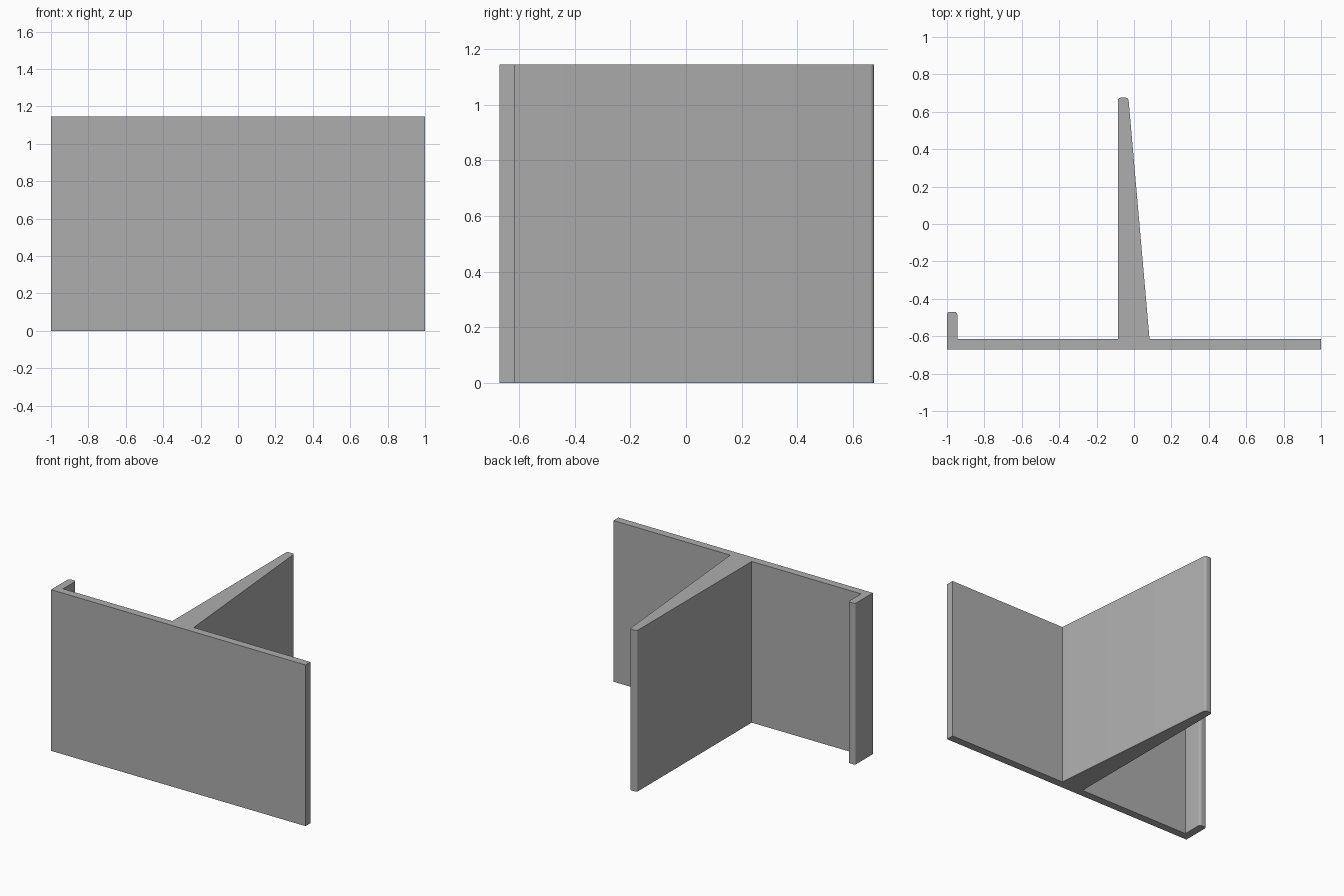
import bpy, bmesh

HEIGHT = 1.145
FRONT, BACK = -0.67, 0.675
INNER = -0.615       # back face of the front plate
LIP_END = -0.47
ROUND = 0.014

old = bpy.data.objects.get("Cube")
if old:
    bpy.data.objects.remove(old, do_unlink=True)

grey = bpy.data.materials.new("plain grey")
grey.use_nodes = True
colour = (0.42, 0.42, 0.42, 1)
grey.diffuse_color = colour
grey.node_tree.nodes["Principled BSDF"].inputs["Base Color"].default_value = colour

# Cross-section: front plate, tapered rib behind it and a short lip at one end
outline = [
    (-1, FRONT), (1, FRONT), (1, INNER),
    (0.083, INNER), (-0.03, BACK), (-0.086, BACK), (-0.086, INNER),
    (-0.945, INNER), (-0.945, LIP_END), (-1, LIP_END),
]

bm = bmesh.new()
base = bm.faces.new([bm.verts.new((x, y, 0)) for x, y in outline])
extruded = bmesh.ops.extrude_face_region(bm, geom=[base], use_keep_orig=True)
top = [g for g in extruded["geom"] if isinstance(g, bmesh.types.BMVert)]
bmesh.ops.translate(bm, vec=(0, 0, HEIGHT), verts=top)

# Rounded corners along the free ends of the rib and the lip
tips = [
    e for e in bm.edges
    if abs(e.verts[0].co.z - e.verts[1].co.z) > HEIGHT / 2
    and any(abs(e.verts[0].co.y - y) < 0.001 for y in (BACK, LIP_END))
]
bmesh.ops.bevel(bm, geom=tips, offset=ROUND, segments=4, profile=0.5, affect='EDGES')
bmesh.ops.recalc_face_normals(bm, faces=bm.faces)

mesh = bpy.data.meshes.new("ribbed_plate")
bm.to_mesh(mesh)
bm.free()
mesh.materials.append(grey)
plate = bpy.data.objects.new("ribbed_plate", mesh)
bpy.context.collection.objects.link(plate)

# Smooth the small rounds and keep the main edges sharp
bpy.context.view_layer.objects.active = plate
plate.select_set(True)
bpy.ops.object.shade_smooth_by_angle(angle=0.52)
